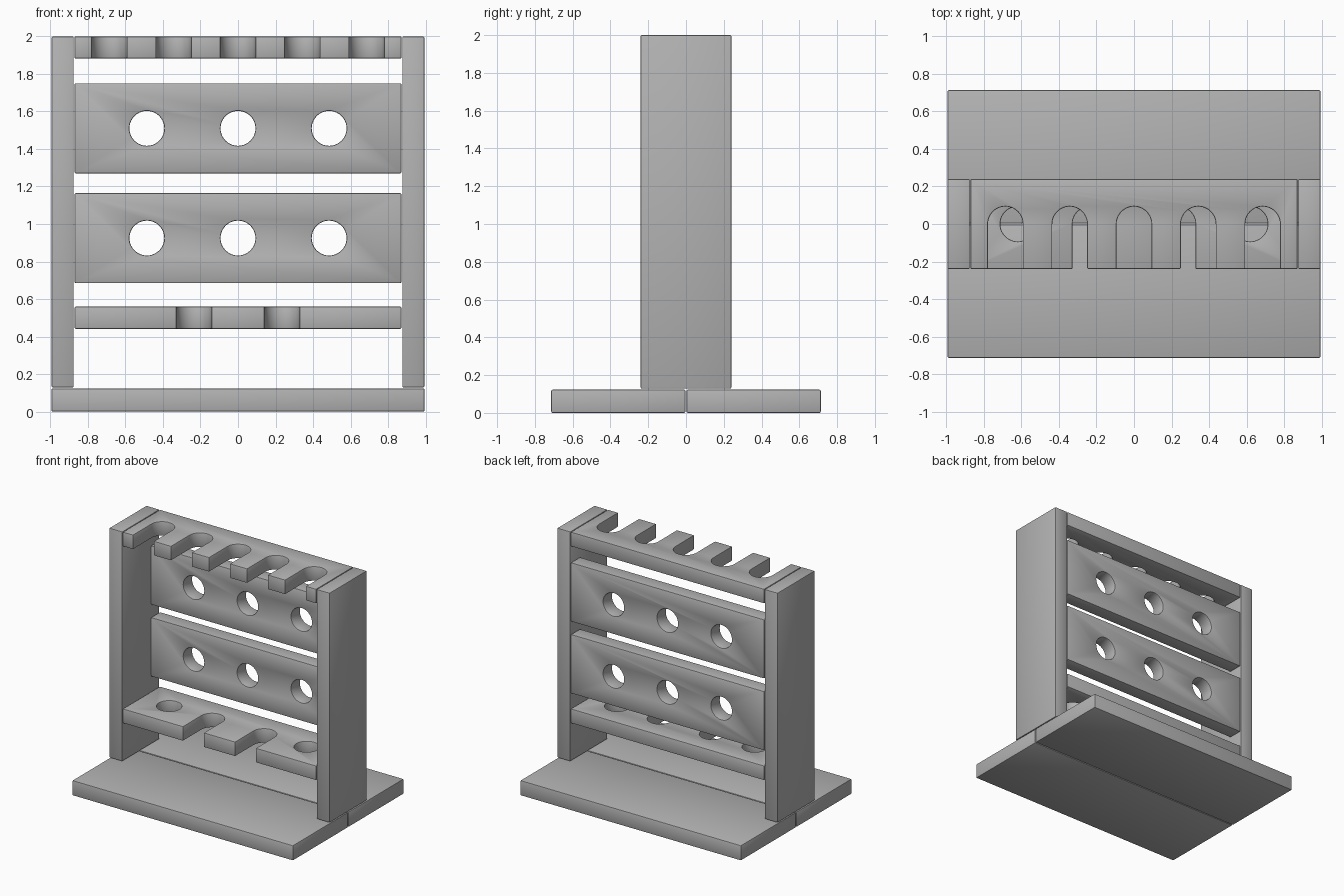
import bpy, bmesh
from math import pi, cos, sin, radians
from mathutils import Matrix, Vector

cube = bpy.data.objects.get("Cube")
if cube:
    bpy.data.objects.remove(cube, do_unlink=True)

grey = bpy.data.materials.new("plain grey")
grey.use_nodes = True
COLOUR = (0.45, 0.45, 0.45, 1)
grey.diffuse_color = COLOUR
grey.node_tree.nodes["Principled BSDF"].inputs["Base Color"].default_value = COLOUR

THICK = 0.118    # board thickness
DEEP = 0.48      # board width
SPAN = 1.744     # length between the uprights
RADIUS = 0.093   # hole and slot radius


def add_object(name, bm):
    bmesh.ops.recalc_face_normals(bm, faces=bm.faces)
    mesh = bpy.data.meshes.new(name)
    bm.to_mesh(mesh)
    bm.free()
    mesh.materials.append(grey)
    obj = bpy.data.objects.new(name, mesh)
    bpy.context.collection.objects.link(obj)
    return obj


def prism(bm, outline):
    """Extrude an outline right through a board."""
    face = bm.faces.new([bm.verts.new((x, y, -THICK)) for x, y in outline])
    new = bmesh.ops.extrude_face_region(bm, geom=[face])["geom"]
    verts = [v for v in new if isinstance(v, bmesh.types.BMVert)]
    bmesh.ops.translate(bm, verts=verts, vec=(0, 0, 2 * THICK))


def arc(x, sweep, count):
    return [(x + RADIUS * cos(sweep * i / count), RADIUS * sin(sweep * i / count))
            for i in range(count + 1)]


def board(name, size, centre, holes=(), slots=(), upright=False):
    """Softly rounded board with round holes and slots open to the front."""
    bm = bmesh.new()
    bmesh.ops.create_cube(bm, size=1)
    bmesh.ops.scale(bm, vec=size, verts=bm.verts)
    obj = add_object(name, bm)
    cutter = None
    if holes or slots:
        cut = bmesh.new()
        for x in holes:
            prism(cut, arc(x, 2 * pi, 40)[:-1])
        for x in slots:
            prism(cut, arc(x, pi, 20) + [(x - RADIUS, -DEEP), (x + RADIUS, -DEEP)])
        cutter = add_object(name + "_cutter", cut)
        cutter.hide_render = True
        mod = obj.modifiers.new("cutouts", "BOOLEAN")
        mod.operation = "DIFFERENCE"
        mod.solver = "EXACT"
        mod.object = cutter
    bevel = obj.modifiers.new("soft edges", "BEVEL")
    bevel.width = 0.007
    bevel.segments = 2
    bevel.limit_method = "ANGLE"
    bevel.angle_limit = radians(40)

    # Bake the modifiers, then place the board
    bpy.ops.object.select_all(action="DESELECT")
    bpy.context.view_layer.objects.active = obj
    obj.select_set(True)
    for name in [m.name for m in obj.modifiers]:
        bpy.ops.object.modifier_apply(modifier=name)
    if cutter:
        bpy.data.objects.remove(cutter, do_unlink=True)
    if upright:
        obj.data.transform(Matrix.Rotation(pi / 2, 4, "X"))
    obj.location = Vector(centre)
    bpy.ops.object.shade_smooth_by_angle(angle=radians(35))
    return obj


# Base: two boards side by side
for side, y in (("front", -0.358), ("back", 0.358)):
    board(side + "_base_board", (1.99, 0.711, 0.123), (0, y, 0.0615))

# Uprights
for side, x in (("left", 0.935), ("right", -0.935)):
    board(side + "_upright", (THICK, DEEP, 1.872), (x, 0, 1.064))

# Back panels with three round holes each
for level, z in (("lower", 0.925), ("upper", 1.51)):
    board(level + "_back_panel", (SPAN, DEEP, THICK), (0, 0.181, z),
          holes=(-0.486, 0, 0.486), upright=True)

# Shelves
board("top_rack", (SPAN, DEEP, THICK), (0, 0, 1.941),
      slots=[0.343 * i for i in range(-2, 3)])
board("lower_shelf", (SPAN, DEEP, THICK), (0, 0, 0.5),
      holes=(-0.62, 0.62), slots=(-0.235, 0.235))
